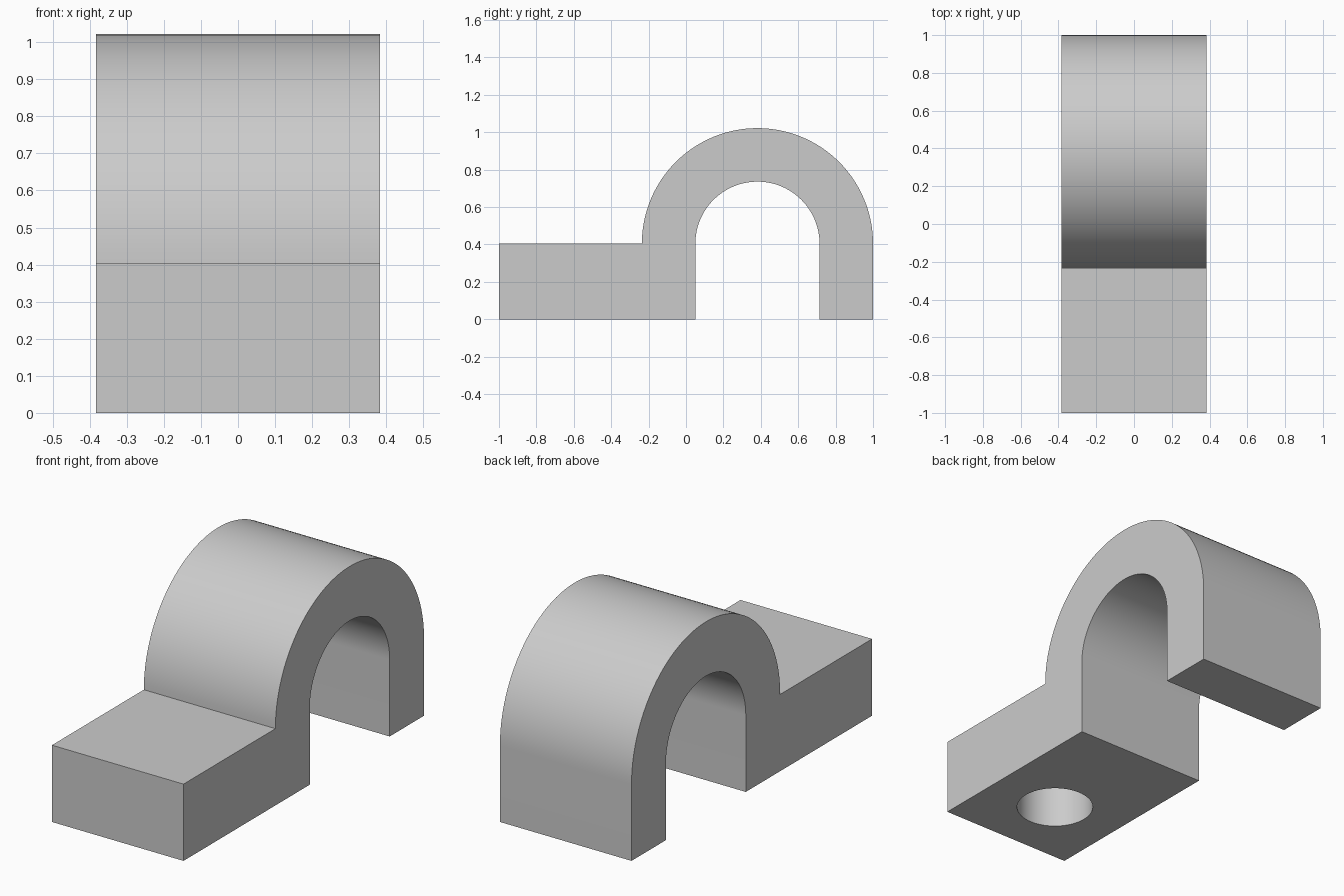
import bpy, bmesh, math

cube = bpy.data.objects.get("Cube")
if cube:
    bpy.data.objects.remove(cube, do_unlink=True)

WIDTH = 0.766          # along x
BASE_H = 0.404         # foot height and arch springing line
ARCH_Y = 0.382         # arch centre
R_OUT, R_IN = 0.618, 0.332
HOLE_Y, HOLE_R, HOLE_DEPTH = -0.617, 0.19, 0.31
STEPS = 64

grey = bpy.data.materials.new("plain grey")
grey.use_nodes = True
colour = (0.6, 0.6, 0.6, 1)
grey.diffuse_color = colour
grey.node_tree.nodes["Principled BSDF"].inputs["Base Color"].default_value = colour


def arc(radius, start, end):
    """Points of an arc about the arch centre, in the y-z plane."""
    angles = [start + (end - start) * i / STEPS for i in range(STEPS + 1)]
    return [(ARCH_Y + radius * math.cos(a), BASE_H + radius * math.sin(a)) for a in angles]


# Side profile of the clamp: flat foot, outer arch, inner arch
profile = [(-1, 0), (-1, BASE_H)]
profile += arc(R_OUT, math.pi, 0)
profile += [(ARCH_Y + R_OUT, 0), (ARCH_Y + R_IN, 0)]
profile += arc(R_IN, 0, math.pi)
profile += [(ARCH_Y - R_IN, 0)]

# Extrude the profile across the width
bm = bmesh.new()
face = bm.faces.new([bm.verts.new((-WIDTH / 2, y, z)) for y, z in profile])
result = bmesh.ops.extrude_face_region(bm, geom=[face])
moved = [v for v in result["geom"] if isinstance(v, bmesh.types.BMVert)]
bmesh.ops.translate(bm, verts=moved, vec=(WIDTH, 0, 0))
bmesh.ops.recalc_face_normals(bm, faces=bm.faces)
mesh = bpy.data.meshes.new("saddle_clamp")
bm.to_mesh(mesh)
bm.free()
mesh.materials.append(grey)
clamp = bpy.data.objects.new("saddle_clamp", mesh)
bpy.context.collection.objects.link(clamp)

# Blind screw hole in the underside of the foot
bpy.ops.mesh.primitive_cylinder_add(vertices=STEPS, radius=HOLE_R, depth=2 * HOLE_DEPTH,
                                    location=(0, HOLE_Y, 0))
cutter = bpy.context.object
cutter.name = "hole_cutter"
cutter.hide_render = True
cutter.data.materials.append(grey)
cut = clamp.modifiers.new("screw_hole", 'BOOLEAN')
cut.operation = 'DIFFERENCE'
cut.solver = 'EXACT'
cut.object = cutter

bpy.ops.object.select_all(action='DESELECT')
clamp.select_set(True)
bpy.context.view_layer.objects.active = clamp
bpy.ops.object.modifier_apply(modifier=cut.name)
bpy.data.objects.remove(cutter, do_unlink=True)

# Smooth curves, sharp corners
bpy.ops.object.shade_smooth_by_angle(angle=math.radians(30))
